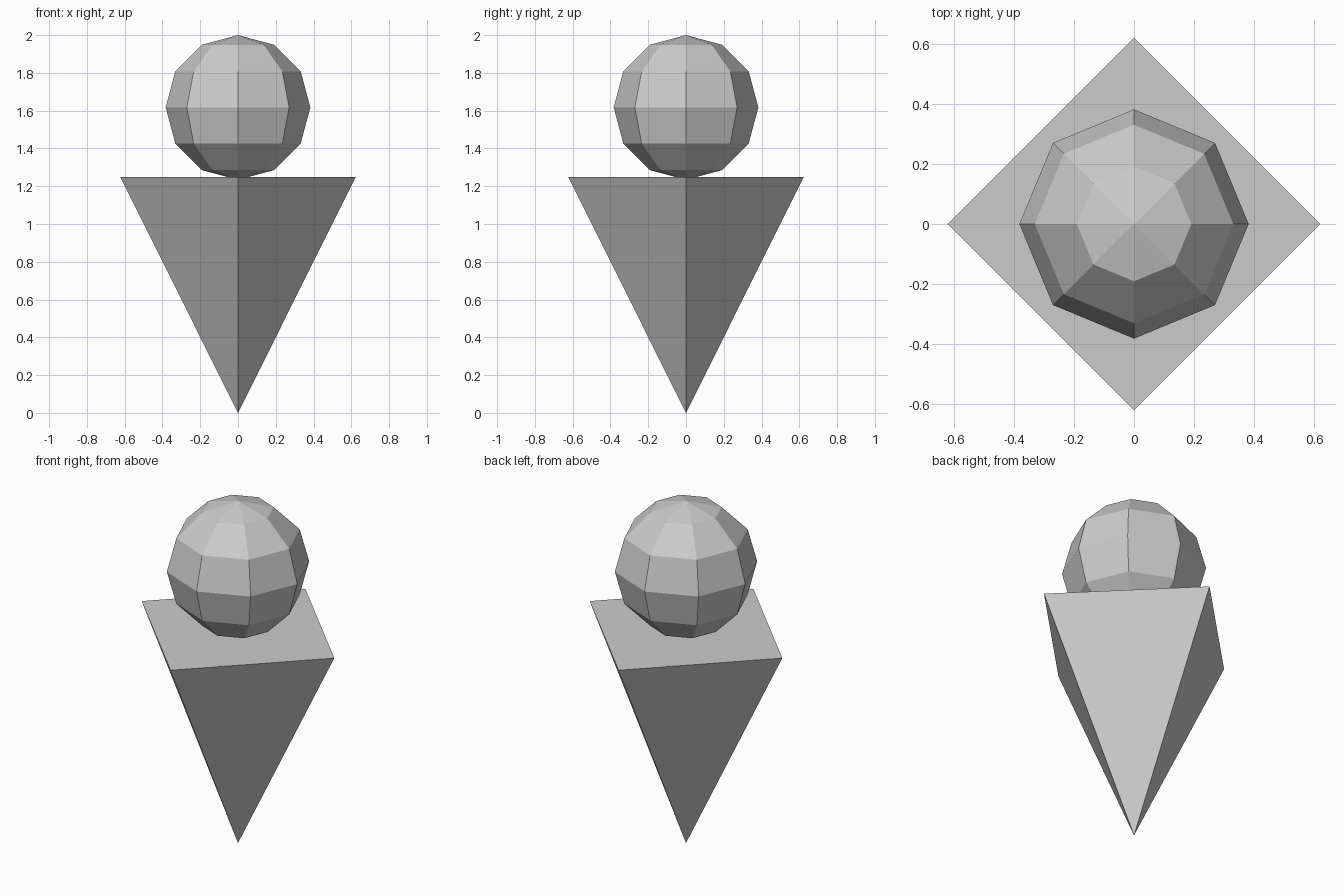
import bpy

if "Cube" in bpy.data.objects:
    bpy.data.objects.remove(bpy.data.objects["Cube"])

CONE_R, CONE_H = 0.623, 1.248
BALL_R = 0.383

# Four-sided cone, point down, corners on the x and y axes
bpy.ops.mesh.primitive_cone_add(vertices=4, radius1=0, radius2=CONE_R,
                                depth=CONE_H, location=(0, 0, CONE_H / 2))
bpy.context.object.name = "cone"

# Low-poly faceted scoop resting on the cone
bpy.ops.mesh.primitive_uv_sphere_add(segments=8, ring_count=6, radius=BALL_R,
                                     location=(0, 0, 2 - BALL_R))
bpy.context.object.name = "scoop"
